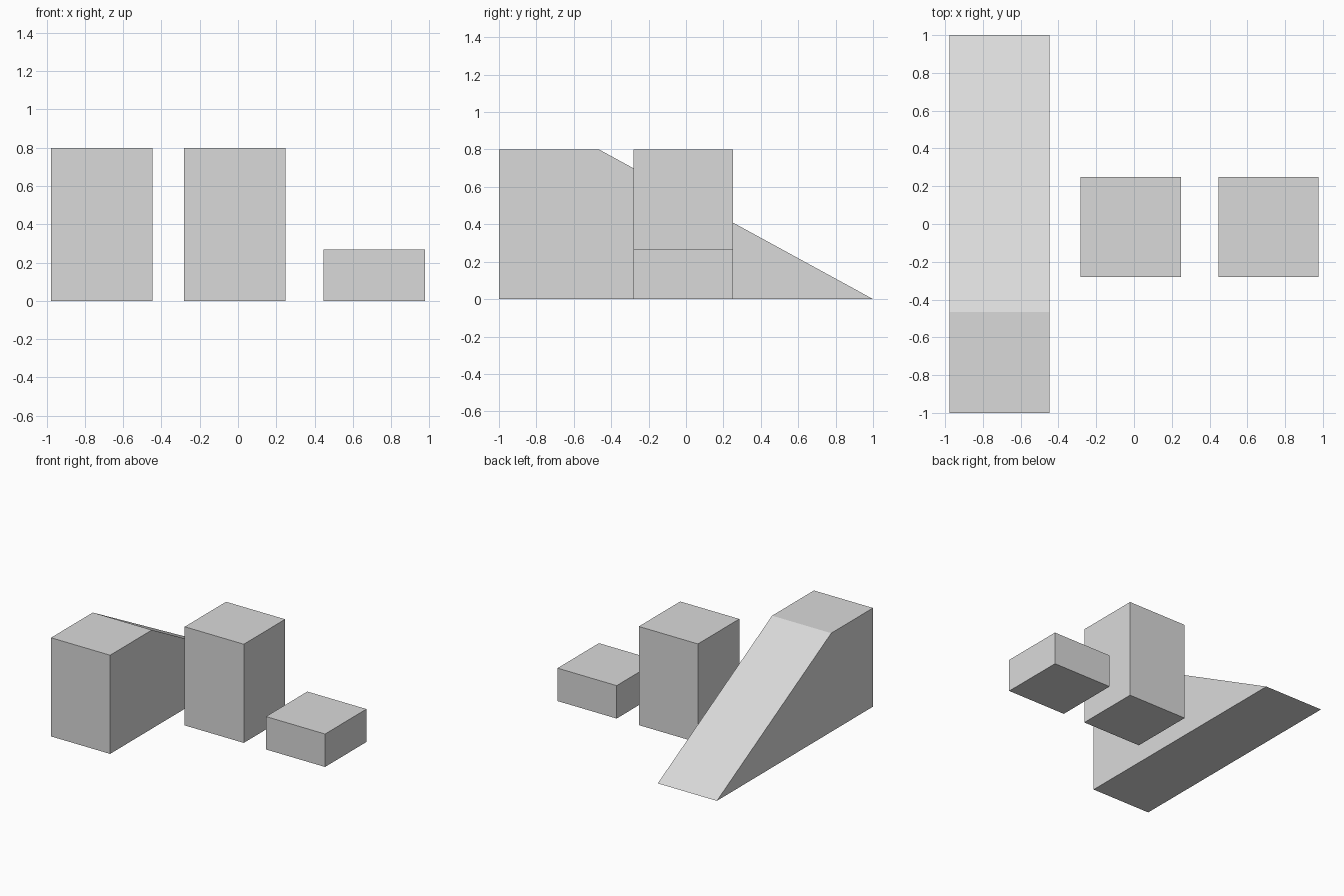
import bpy
import bmesh

cube = bpy.data.objects.get("Cube")
if cube:
    bpy.data.objects.remove(cube, do_unlink=True)

# Single plain grey material
grey = bpy.data.materials.new("light_grey")
grey.use_nodes = True
colour = (0.7, 0.7, 0.7, 1)
grey.diffuse_color = colour
grey.node_tree.nodes["Principled BSDF"].inputs["Base Color"].default_value = colour

WIDTH = 0.53


def extrude_profile(name, x_centre, profile):
    """Extrude a closed side profile of (y, z) points across the block width."""
    bm = bmesh.new()
    left = x_centre - WIDTH / 2
    face = bm.faces.new([bm.verts.new((left, y, z)) for y, z in profile])
    result = bmesh.ops.extrude_face_region(bm, geom=[face], use_keep_orig=True)
    moved = [v for v in result["geom"] if isinstance(v, bmesh.types.BMVert)]
    bmesh.ops.translate(bm, verts=moved, vec=(WIDTH, 0, 0))
    bmesh.ops.recalc_face_normals(bm, faces=bm.faces)
    mesh = bpy.data.meshes.new(name)
    bm.to_mesh(mesh)
    bm.free()
    mesh.materials.append(grey)
    obj = bpy.data.objects.new(name, mesh)
    bpy.context.collection.objects.link(obj)
    return obj


def block(name, x_centre, height):
    front, back = -0.28, 0.25
    return extrude_profile(name, x_centre, [(front, 0), (back, 0), (back, height), (front, height)])


# Ramp with a flat platform at the front, sloping to the ground at the back
extrude_profile("ramp", -0.712, [(-1, 0), (1, 0), (-0.465, 0.8), (-1, 0.8)])

# Tall and low blocks
block("tall_block", -0.017, 0.8)
block("low_block", 0.712, 0.267)
